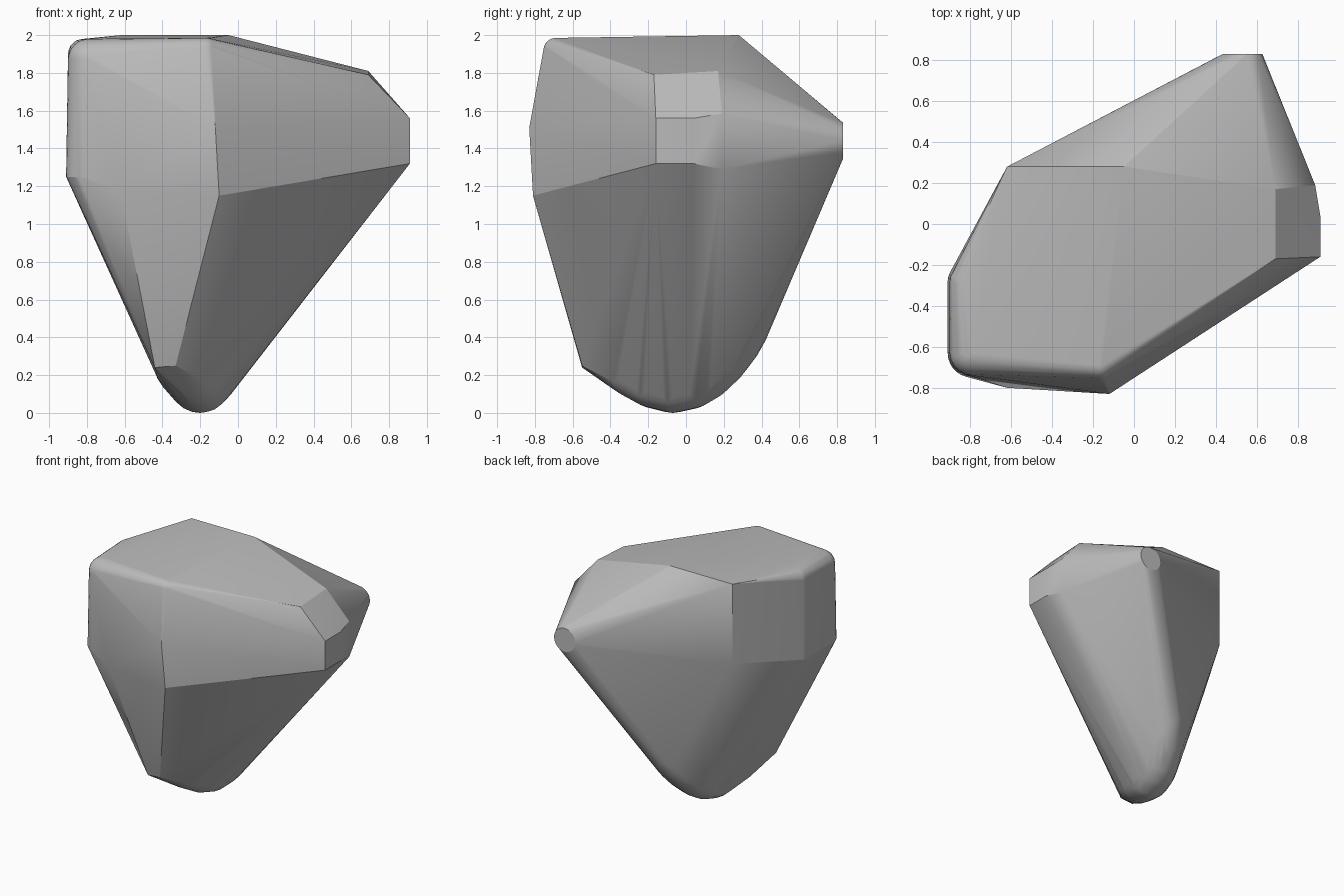
import bpy
import bmesh
import math
from mathutils import Vector, Matrix

default = bpy.data.objects.get("Cube")
if default:
    bpy.data.objects.remove(default, do_unlink=True)

bm = bmesh.new()


def corner(*co):
    """Sharp corner of the boulder."""
    bm.verts.new(co)


def knob(co, radius):
    """Rounded corner: a ball that the skin is stretched over."""
    ball = bmesh.new()
    bmesh.ops.create_icosphere(ball, subdivisions=3, radius=radius)
    for v in ball.verts:
        bm.verts.new(v.co + Vector(co))
    ball.free()


def disc(co, radius, axis, segments=28):
    """Flat round end facing along the axis."""
    turn = Vector((0, 0, 1)).rotation_difference(Vector(axis)).to_matrix().to_4x4()
    bmesh.ops.create_circle(bm, segments=segments, radius=radius,
                            matrix=Matrix.Translation(co) @ turn)


# Flat top and its rear corners
corner(-0.62, 0.28, 2.0)
corner(-0.05, 0.28, 2.0)
corner(-0.62, 0.28, 1.34)

# Rounded front and left rim of the top
knob((-0.17, -0.69, 1.92), 0.065)
knob((-0.79, -0.63, 1.87), 0.11)
knob((-0.82, -0.28, 1.90), 0.08)

# Left flank, rounded in plan and sharp along its lower edge
disc((-0.79, -0.63, 1.25), 0.12, (0, 0, 1))
disc((-0.82, -0.28, 1.25), 0.09, (0, 0, 1))

# Front facet
corner(-0.12, -0.83, 1.51)
corner(-0.10, -0.81, 1.15)
corner(-0.62, -0.80, 1.17)

# Right end: chamfer above an upright facet
for y, z in ((-0.17, 1.79), (0.17, 1.81)):
    corner(0.69, y, z)
for x, y, low, high in ((0.91, -0.16, 1.32, 1.56),
                        (0.91, 0.04, 1.32, 1.56),
                        (0.885, 0.19, 1.29, 1.585)):
    corner(x, y, low)
    corner(x, y, high)

# Round flat tip at the back
disc((0.53, 0.83, 1.44), 0.097, (0, 1, 0))

# Rounded keel along the bottom
corner(-0.44, -0.55, 0.24)
corner(-0.33, -0.55, 0.25)
for x, y, z in ((-0.27, -0.27, 0.25), (-0.22, -0.17, 0.195), (-0.20, -0.07, 0.17),
                (-0.18, 0.02, 0.19), (-0.16, 0.08, 0.225), (-0.12, 0.17, 0.31),
                (-0.08, 0.23, 0.39), (-0.05, 0.275, 0.47)):
    knob((x, y, z), 0.17)

# Stretch the skin over all corners and knobs
hull = bmesh.ops.convex_hull(bm, input=bm.verts[:])
inside = {g for key in ("geom_interior", "geom_unused") for g in hull[key]
          if isinstance(g, bmesh.types.BMVert)}
bmesh.ops.delete(bm, geom=list(inside), context="VERTS")
loose = [v for v in bm.verts if not v.link_faces]
bmesh.ops.delete(bm, geom=loose, context="VERTS")
bmesh.ops.dissolve_limit(bm, angle_limit=math.radians(0.8),
                         verts=bm.verts[:], edges=bm.edges[:])
bmesh.ops.recalc_face_normals(bm, faces=bm.faces[:])

mesh = bpy.data.meshes.new("boulder")
bm.to_mesh(mesh)
bm.free()
boulder = bpy.data.objects.new("boulder", mesh)
bpy.context.collection.objects.link(boulder)

# Plain grey stone
stone = bpy.data.materials.new("grey_stone")
stone.use_nodes = True
colour = (0.5, 0.5, 0.5, 1)
stone.diffuse_color = colour
stone.node_tree.nodes["Principled BSDF"].inputs["Base Color"].default_value = colour
mesh.materials.append(stone)

bpy.ops.object.select_all(action="DESELECT")
boulder.select_set(True)
bpy.context.view_layer.objects.active = boulder
bpy.ops.object.shade_smooth_by_angle(angle=math.radians(14))
